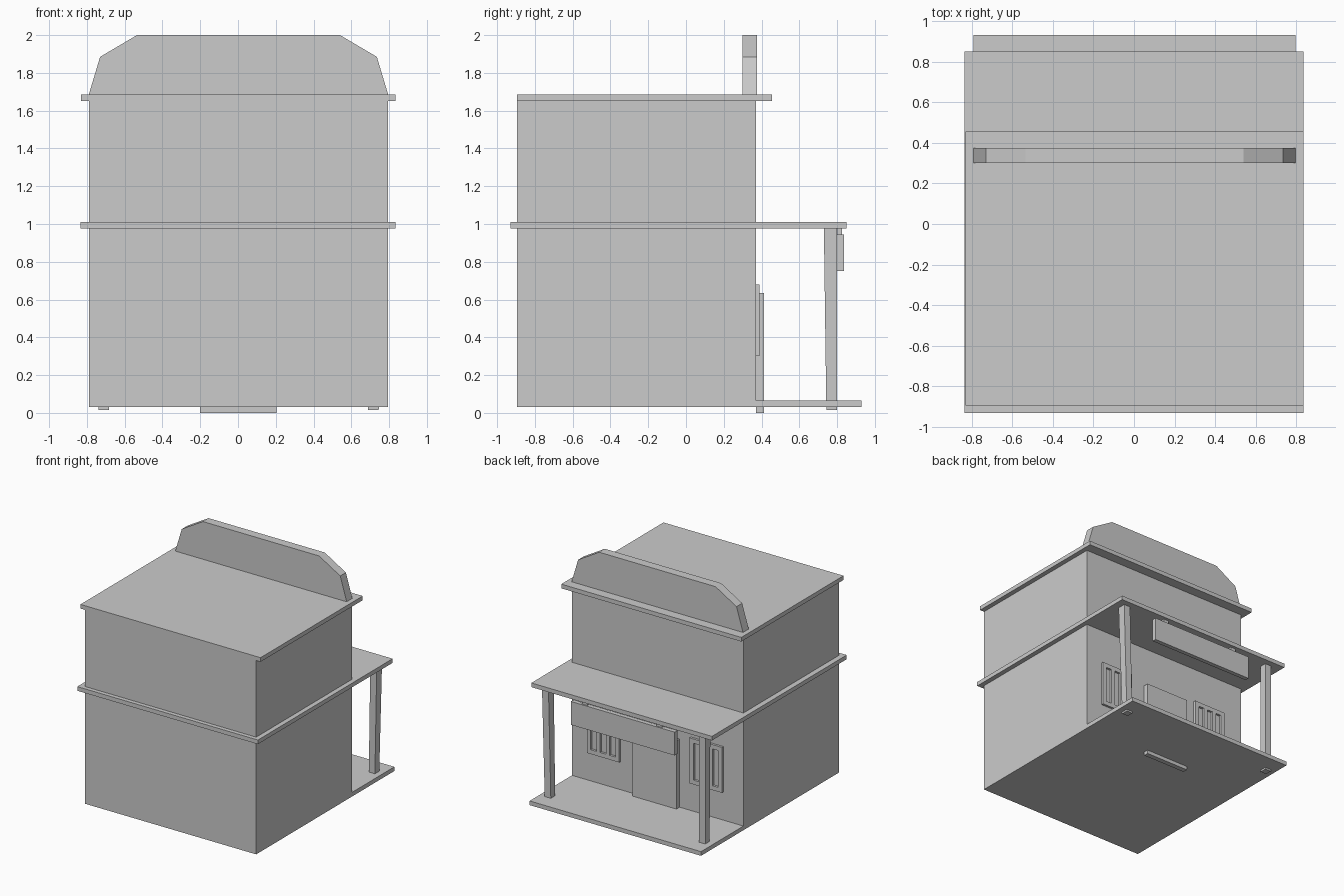
import bpy
import bmesh

cube = bpy.data.objects.get("Cube")
if cube:
    bpy.data.objects.remove(cube, do_unlink=True)

grey = bpy.data.materials.new("plain grey")
grey.use_nodes = True
colour = (0.6, 0.6, 0.6, 1)
grey.diffuse_color = colour
grey.node_tree.nodes["Principled BSDF"].inputs["Base Color"].default_value = colour


def loft(name, bottom, top):
    """Solid between two loops with the same number of points."""
    bm = bmesh.new()
    a = [bm.verts.new(p) for p in bottom]
    b = [bm.verts.new(p) for p in top]
    bm.faces.new(a)
    bm.faces.new(b)
    for i in range(len(a)):
        j = (i + 1) % len(a)
        bm.faces.new((a[i], a[j], b[j], b[i]))
    bmesh.ops.recalc_face_normals(bm, faces=bm.faces)
    mesh = bpy.data.meshes.new(name)
    bm.to_mesh(mesh)
    bm.free()
    mesh.materials.append(grey)
    obj = bpy.data.objects.new(name, mesh)
    bpy.context.collection.objects.link(obj)
    return obj


def rect(x, y, z):
    return [(x[0], y[0], z), (x[1], y[0], z), (x[1], y[1], z), (x[0], y[1], z)]


def box(name, x, y, z):
    return loft(name, rect(x, y, z[0]), rect(x, y, z[1]))


# Main block, porch floor and the two roof slabs
box("building_body", (-0.79, 0.795), (-0.895, 0.37), (0.03, 1.65))
box("porch_floor", (-0.79, 0.795), (0.37, 0.93), (0.03, 0.065))
box("porch_roof", (-0.835, 0.835), (-0.93, 0.85), (0.975, 1.01))
box("upper_roof", (-0.83, 0.835), (-0.895, 0.455), (1.65, 1.685))

# False front above the roof
outline = [(-0.79, 1.685), (-0.73, 1.885), (-0.535, 2.0),
           (0.54, 2.0), (0.735, 1.885), (0.795, 1.685)]
loft("parapet", [(x, 0.3, z) for x, z in outline],
     [(x, 0.375, z) for x, z in outline])

# Slightly leaning porch posts
for side, foot, head, head_y in (("left", 0.717, 0.742, 0.73),
                                 ("right", -0.71, -0.712, 0.738)):
    loft(side + "_porch_post",
         rect((foot - 0.028, foot + 0.028), (0.743, 0.8), 0.015),
         rect((head - 0.03, head + 0.03), (head_y, 0.8), 0.98))

# Door
box("door", (-0.2, 0.205), (0.37, 0.412), (0.0, 0.635))

# Windows: rails and upright bars on the wall
wall = (0.37, 0.389)
width, bar, low, high = 0.3, 0.036, 0.3, 0.68
for side, start in (("left", 0.345), ("right", -0.605)):
    ends = (start, start + width)
    box(side + "_window_sill", ends, wall, (low, low + bar))
    box(side + "_window_head", ends, wall, (high - bar, high))
    for i in range(4):
        x = start + i * (width - bar) / 3
        box(f"{side}_window_bar_{i + 1}", (x, x + bar), wall,
            (low + bar, high - bar))

# Hanging sign board
box("sign_board", (-0.48, 0.48), (0.8, 0.836), (0.75, 0.945))
for side, x in (("left", 0.36), ("right", -0.33)):
    box(side + "_sign_hanger", (x - 0.025, x + 0.025), (0.803, 0.825),
        (0.945, 0.976))
